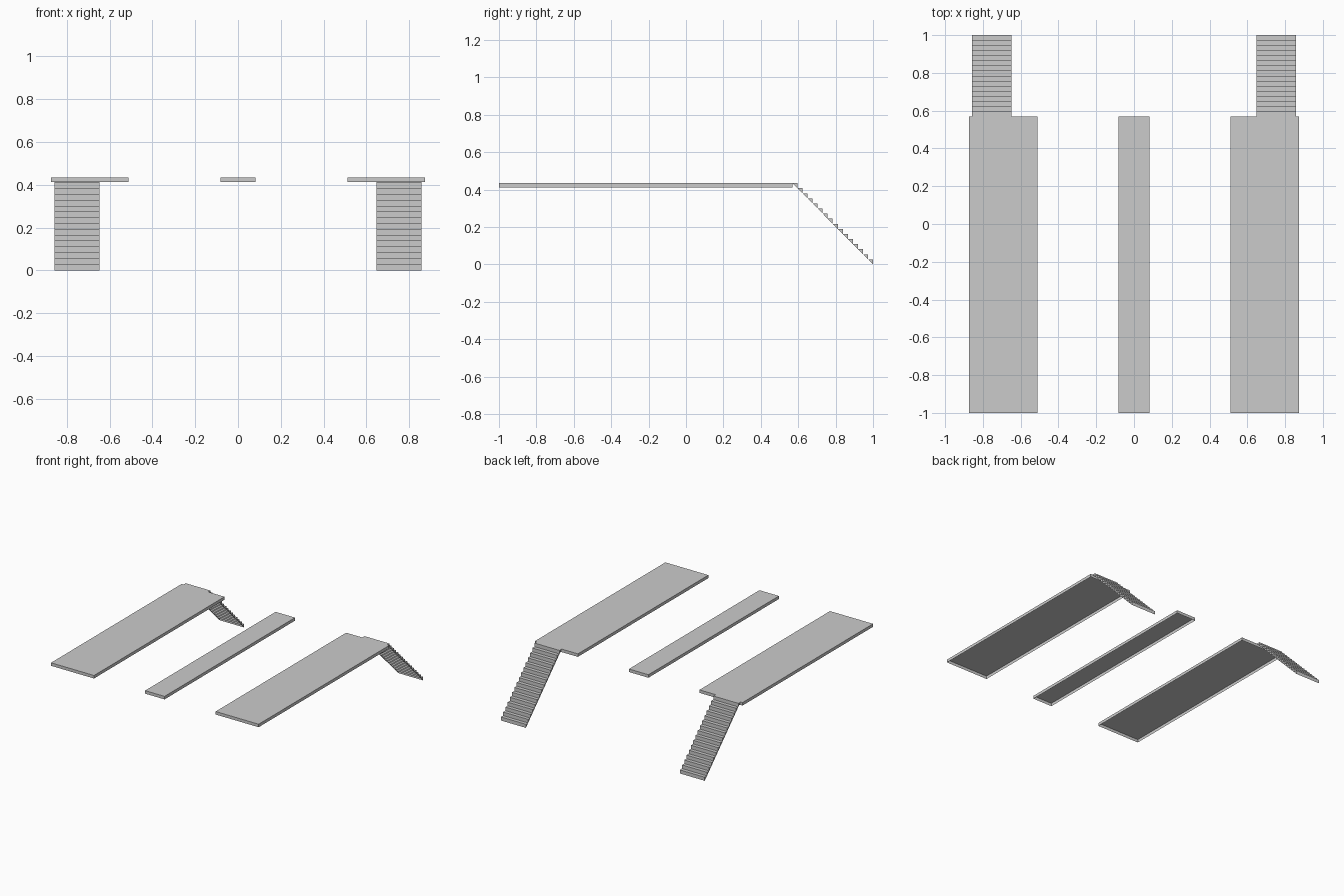
import bpy, bmesh

if "Cube" in bpy.data.objects:
    bpy.data.objects.remove(bpy.data.objects["Cube"])

TOP, BOTTOM = 0.435, 0.412      # deck surface and skirt edge
FRONT, EDGE, BACK = -1.0, 0.569, 1.0
STEPS = 16


def finish(name, bm):
    bmesh.ops.remove_doubles(bm, verts=bm.verts, dist=1e-5)
    bmesh.ops.recalc_face_normals(bm, faces=bm.faces)
    mesh = bpy.data.meshes.new(name)
    bm.to_mesh(mesh)
    bm.free()
    obj = bpy.data.objects.new(name, mesh)
    bpy.context.collection.objects.link(obj)
    return obj


def face(bm, points):
    bm.faces.new([bm.verts.new(p) for p in points])


def platform(name, x0, x1):
    # Thin deck with a skirt, open underneath
    bm = bmesh.new()
    corners = [(x0, FRONT), (x1, FRONT), (x1, EDGE), (x0, EDGE)]
    face(bm, [(x, y, TOP) for x, y in corners])
    for i in range(4):
        a, b = corners[i], corners[(i + 1) % 4]
        face(bm, [(*a, BOTTOM), (*b, BOTTOM), (*b, TOP), (*a, TOP)])
    return finish(name, bm)


def stairs(name, x0, x1):
    # Treads, risers and triangular cheeks, open underneath
    bm = bmesh.new()
    d, h = (BACK - EDGE) / STEPS, TOP / STEPS
    for i in range(STEPS):
        y, z = EDGE + i * d, TOP - i * h
        tri = [(y, z), (y + d, z), (y + d, z - h)]
        for a, b in (tri[:2], tri[1:]):
            face(bm, [(x0, *a), (x1, *a), (x1, *b), (x0, *b)])
        for x in (x0, x1):
            face(bm, [(x, *p) for p in tri])
    return finish(name, bm)


# Central walkway
platform("centre_platform", -0.082, 0.082)

# Mirrored side platforms with their rear stairs
for side, s in (("left", -1), ("right", 1)):
    platform(side + "_platform", *sorted((s * 0.512, s * 0.874)))
    stairs(side + "_stairs", *sorted((s * 0.648, s * 0.858)))
